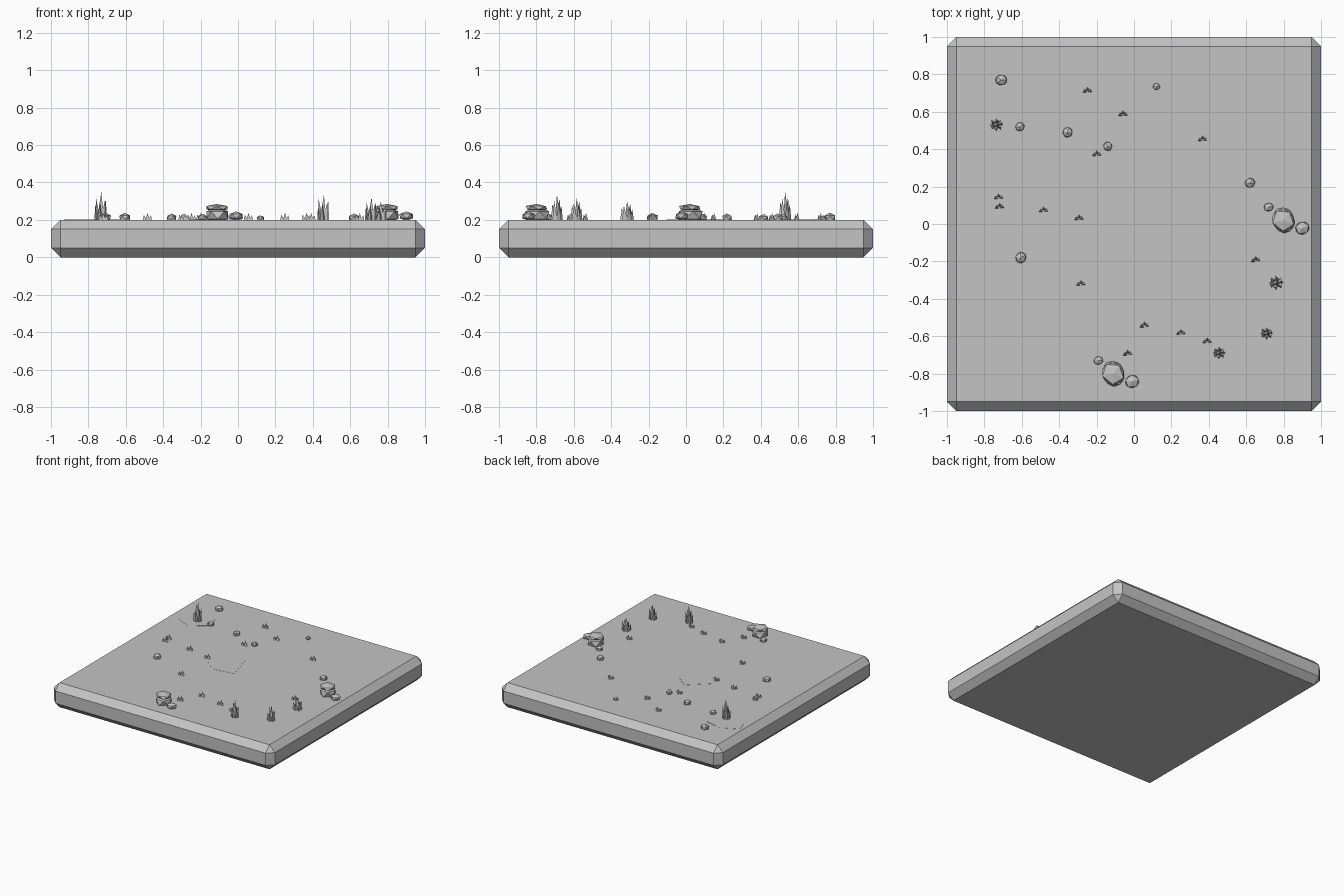
import bpy, bmesh, math
from mathutils import Matrix, Vector

if "Cube" in bpy.data.objects:
    bpy.data.objects.remove(bpy.data.objects["Cube"])

TOP = 0.2
stone = bpy.data.materials.new("plain grey")
stone.diffuse_color = (0.55, 0.55, 0.55, 1)
stone.use_nodes = True
stone.node_tree.nodes["Principled BSDF"].inputs["Base Color"].default_value = stone.diffuse_color


def finish(bm, name):
    me = bpy.data.meshes.new(name)
    bm.to_mesh(me)
    bm.free()
    me.materials.append(stone)
    ob = bpy.data.objects.new(name, me)
    bpy.context.collection.objects.link(ob)
    return ob


def add_rock(bm, x, y, z, rx, ry, rz, turn=0.0):
    m = (Matrix.Translation((x, y, z)) @ Matrix.Rotation(turn, 4, 'Z')
         @ Matrix.Diagonal((rx, ry, rz, 1)))
    bmesh.ops.create_icosphere(bm, subdivisions=1, radius=1, matrix=m)


def add_blade(bm, x, y, r, h, lean_x, lean_y, turn):
    # three-sided spike whose tip is pushed sideways
    base = [bm.verts.new((x + r * math.cos(turn + i * math.tau / 3),
                          y + r * math.sin(turn + i * math.tau / 3), TOP - 0.002))
            for i in range(3)]
    tip = bm.verts.new((x + lean_x, y + lean_y, TOP + h))
    for i in range(3):
        bm.faces.new((base[i], base[(i + 1) % 3], tip))
    bm.faces.new(base[::-1])


# Ground slab with all edges chamfered
bm = bmesh.new()
bmesh.ops.create_cube(bm, size=1, matrix=Matrix.Translation((0, 0, 0.1))
                      @ Matrix.Diagonal((2, 2, 0.2, 1)))
bmesh.ops.bevel(bm, geom=bm.edges[:], offset=0.05, segments=1, affect='EDGES')
finish(bm, "ground_slab")

# Thin irregular ground patches
patches = [
    [(-.31, .09), (-.25, -.03), (-.157, -.103), (.022, -.08), (-.045, .15), (-.147, .233)],
    [(-.93, .63), (-.876, .475), (-.744, .413), (-.60, .51), (-.655, .663), (-.79, .70)],
]
for i, pts in enumerate(patches):
    bm = bmesh.new()
    f = bm.faces.new([bm.verts.new((x, y, TOP - 0.002)) for x, y in pts])
    ext = bmesh.ops.extrude_face_region(bm, geom=[f])
    bmesh.ops.translate(bm, vec=Vector((0, 0, 0.003)),
                        verts=[v for v in ext["geom"] if isinstance(v, bmesh.types.BMVert)])
    bmesh.ops.recalc_face_normals(bm, faces=bm.faces[:])
    finish(bm, f"ground_patch_{i + 1}")

# Boulder groups: broad body, flat cap, side stone, small stone
for i, (x, y) in enumerate([(-.11, -.80), (.80, .02)]):
    bm = bmesh.new()
    add_rock(bm, x, y, .226, .066, .078, .045, 0.3)
    add_rock(bm, x - .003, y, .265, .062, .068, .02, 0.9)
    add_rock(bm, x + .10, y - .042, .22, .042, .038, .025, 0.4)
    add_rock(bm, x - .08, y + .07, .212, .029, .025, .02, 0.2)
    finish(bm, f"boulder_group_{i + 1}")

# Loose pebbles
bm = bmesh.new()
for i, (x, y, r) in enumerate([(-.71, .77, .035), (-.61, .52, .028), (-.355, .49, .031),
                               (-.14, .415, .028), (.12, .735, .022), (.62, .22, .031),
                               (-.605, -.18, .034)]):
    add_rock(bm, x, y, TOP + r * .35, r, r * .92, r * .75, i * 0.7)
finish(bm, "pebbles")

# Tall grass tufts: one long blade ringed by shorter ones
bm = bmesh.new()
for x, y, h, s in [(-.735, .53, .15, 1), (.76, -.315, .10, 1.1),
                   (.71, -.585, .12, .95), (.455, -.69, .135, .95)]:
    add_blade(bm, x, y, .022 * s, h, .004, 0, math.pi / 2)
    for k, part in enumerate([.7, .55, .82, .5, .65, .75]):
        a = k * math.tau / 6 + .4
        dx, dy = .021 * s * math.cos(a), .017 * s * math.sin(a)
        add_blade(bm, x + dx, y + dy, .017 * s, h * part, dx * .5, dy * .5, math.pi / 2 + k * .3)
finish(bm, "tall_grass")

# Short grass sprigs: three little blades each
bm = bmesh.new()
for x, y in [(-.25, .715), (-.06, .59), (.365, .455), (-.2, .375), (-.725, .145),
             (-.72, .095), (-.485, .075), (-.295, .033), (-.285, -.318), (.65, -.19),
             (.055, -.54), (.25, -.58), (.39, -.625), (-.035, -.69)]:
    for dx, dy, h in [(-.013, -.006, .028), (.001, .005, .038), (.014, -.003, .025)]:
        add_blade(bm, x + dx, y + dy, .013, h, dx * .4, 0, math.pi / 2)
finish(bm, "short_grass")
